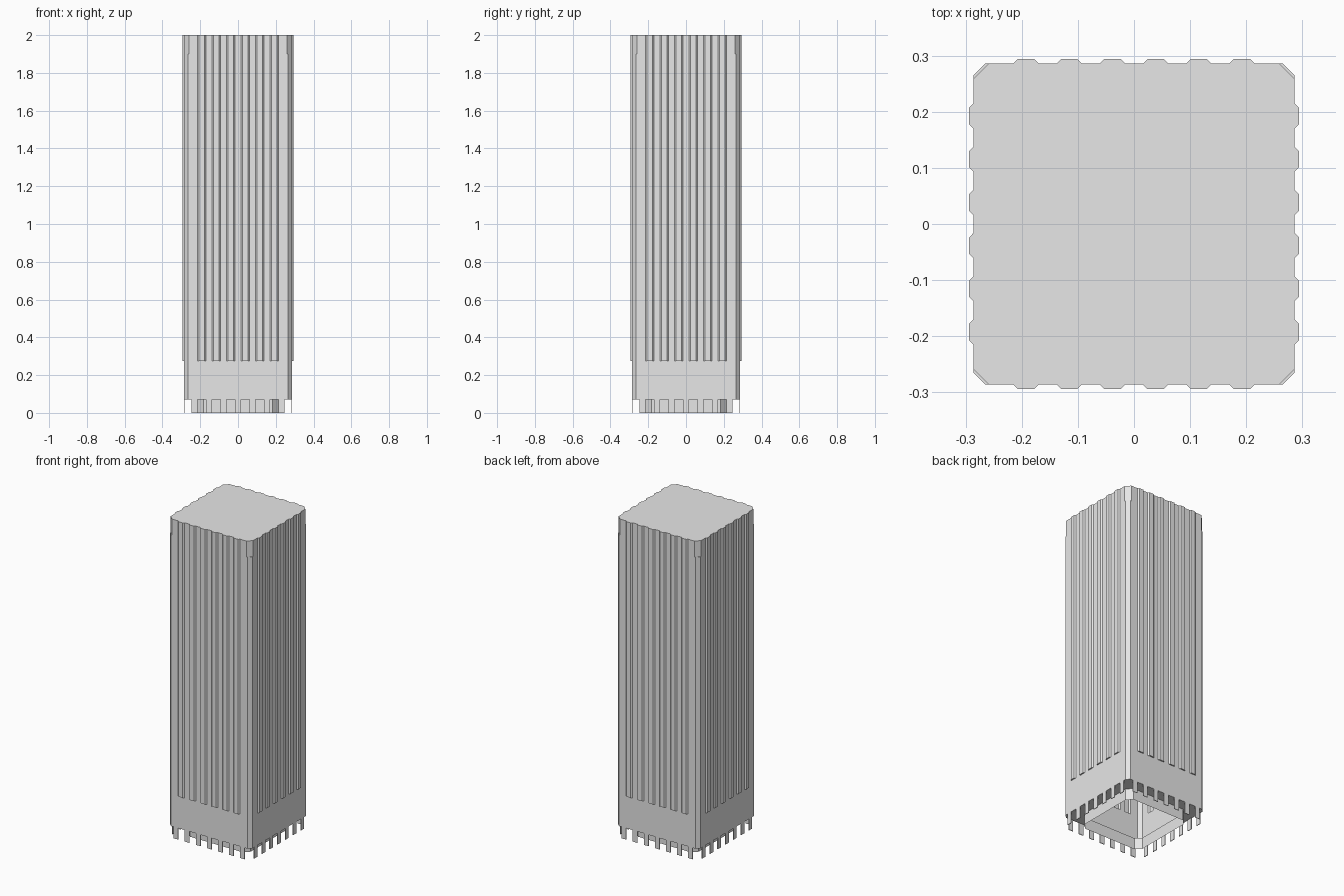
import bpy, bmesh
from mathutils import Matrix, Vector

cube = bpy.data.objects.get("Cube")
if cube:
    bpy.data.objects.remove(cube, do_unlink=True)

grey = bpy.data.materials.new("plain grey")
grey.use_nodes = True
GREY = (0.8, 0.8, 0.8, 1)
grey.diffuse_color = GREY
grey.node_tree.nodes["Principled BSDF"].inputs["Base Color"].default_value = GREY

HALF = 0.286        # half width of the tower wall
BAY = 0.077         # spacing of ribs and legs
BASE_TOP = 0.275
LEG_TOP = 0.072
TOP = 2.0


def add_object(name, bm):
    bmesh.ops.remove_doubles(bm, verts=bm.verts, dist=0.0001)
    mesh = bpy.data.meshes.new(name)
    bm.to_mesh(mesh)
    bm.free()
    mesh.materials.append(grey)
    obj = bpy.data.objects.new(name, mesh)
    bpy.context.collection.objects.link(obj)
    return obj


def around(points):
    """Repeat the points of the front side on all four sides."""
    return [Matrix.Rotation(i * 1.5707963, 3, 'Z') @ Vector(p)
            for i in range(4) for p in points]


def octagon(half, chamfer, z):
    return around([(chamfer - half, -half, z), (half - chamfer, -half, z)])


def ribbed(chamfer, depth, z):
    """Chamfered square with six tapered ribs per side."""
    pts = [(chamfer - HALF, -HALF, z)]
    for i in range(6):
        x = (i - 2.5) * BAY
        pts += [(x - 0.0225, -HALF, z), (x - 0.0145, -HALF - depth, z),
                (x + 0.0145, -HALF - depth, z), (x + 0.0225, -HALF, z)]
    pts.append((HALF - chamfer, -HALF, z))
    return around(pts)


def loft(name, rings, cap=False):
    """Join the rings from top to bottom into one wall."""
    bm = bmesh.new()
    rows = [[bm.verts.new(p) for p in ring] for ring in rings]
    for upper, lower in zip(rows, rows[1:]):
        for i in range(len(upper)):
            j = (i + 1) % len(upper)
            bm.faces.new((lower[i], lower[j], upper[j], upper[i]))
    if cap:
        bm.faces.new(rows[0])
    return add_object(name, bm)


# Ribbed shaft, with slightly cut back corners at the top and a plain base
RIB = 0.008
loft("tower_shaft", [
    ribbed(0.027, 0, TOP),
    ribbed(0.027, RIB, TOP),
    ribbed(0.027, RIB, 1.9),
    ribbed(0.021, RIB, 1.9),
    ribbed(0.021, RIB, BASE_TOP),
    ribbed(0.021, 0, BASE_TOP),
    ribbed(0.021, 0, LEG_TOP)], cap=True)

# Soffit and recessed ground floor wall
loft("soffit", [octagon(HALF, 0.021, LEG_TOP), octagon(0.215, 0.032, LEG_TOP)])
loft("ground_floor_wall", [octagon(0.215, 0.032, LEG_TOP), octagon(0.215, 0.032, 0)])

# Thin legs, seven on each side
bm = bmesh.new()
for side in range(4):
    turn = Matrix.Rotation(side * 1.5707963, 4, 'Z')
    for i in range(-3, 4):
        place = Matrix.Translation((i * BAY, 0.002 - HALF, LEG_TOP / 2))
        size = Matrix.Diagonal((0.032, 0.004, LEG_TOP, 1))
        bmesh.ops.create_cube(bm, size=1, matrix=turn @ place @ size)
add_object("legs", bm)
